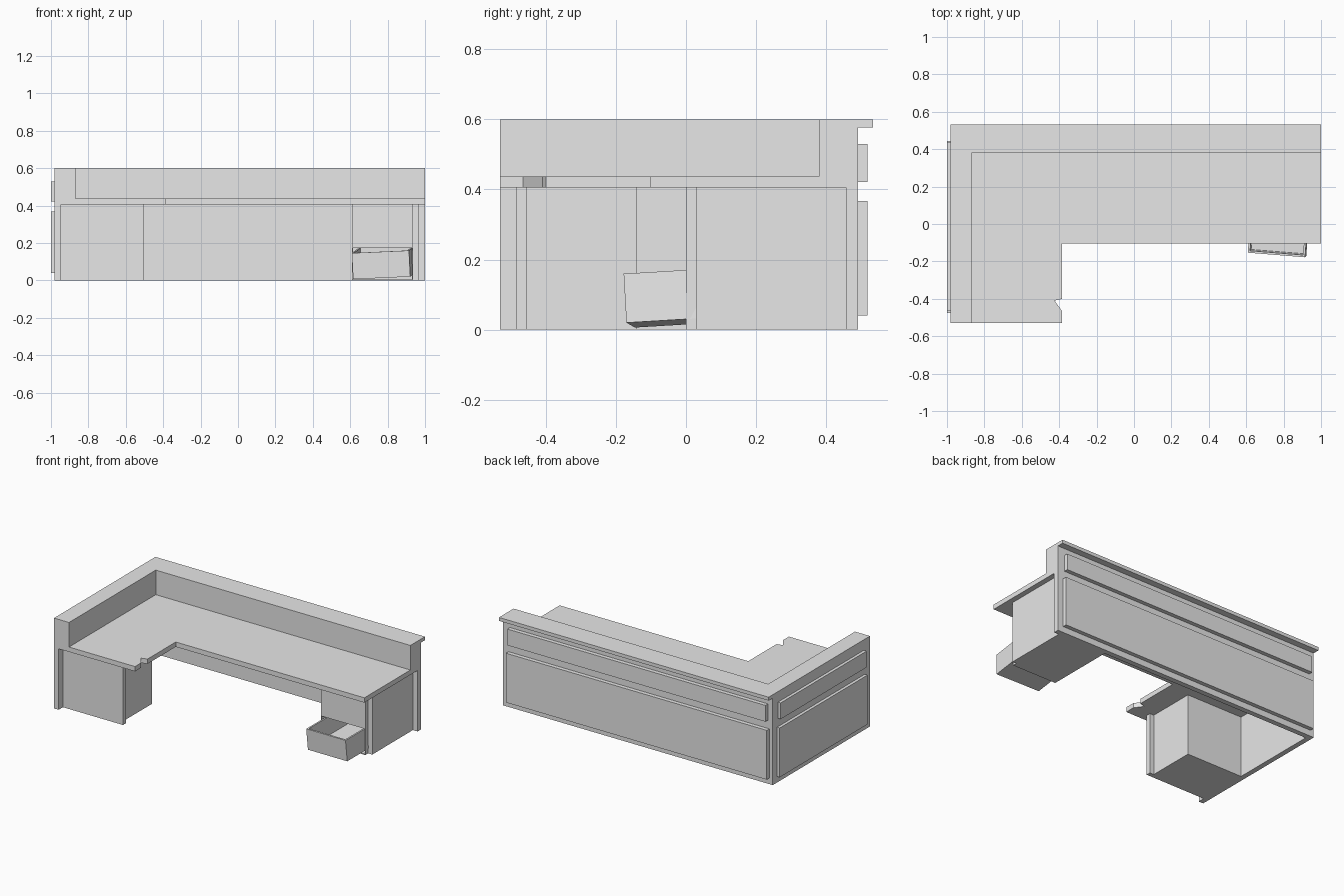
import bpy
import bmesh
from mathutils import Vector

if "Cube" in bpy.data.objects:
    bpy.data.objects.remove(bpy.data.objects["Cube"], do_unlink=True)

# One plain grey for the whole desk
grey = bpy.data.materials.new("plain grey")
grey.use_nodes = True
grey.diffuse_color = (0.8, 0.8, 0.8, 1)
grey.node_tree.nodes["Principled BSDF"].inputs["Base Color"].default_value = (0.8, 0.8, 0.8, 1)


def finish(name, bm):
    bmesh.ops.recalc_face_normals(bm, faces=bm.faces)
    mesh = bpy.data.meshes.new(name)
    bm.to_mesh(mesh)
    bm.free()
    mesh.materials.append(grey)
    obj = bpy.data.objects.new(name, mesh)
    bpy.context.collection.objects.link(obj)
    return obj


def add_box(bm, low, high):
    low, high = Vector(low), Vector(high)
    verts = bmesh.ops.create_cube(bm, size=1)["verts"]
    for v in verts:
        v.co = (low + high) / 2 + v.co * (high - low)


def box(name, *spans):
    bm = bmesh.new()
    for low, high in spans:
        add_box(bm, low, high)
    return finish(name, bm)


# L-shaped wall: a stepped profile swept round the mitred corner
LEFT, BACK, FRONT, END = -0.98, 0.49, -0.53, 1.0
profile = [(0, 0), (0.034, 0), (0.034, 0.405), (0.11, 0.405), (0.11, 0.6), (0, 0.6)]
bm = bmesh.new()
rings = [
    [bm.verts.new((END, BACK - d, z)) for d, z in profile],
    [bm.verts.new((LEFT + d, BACK - d, z)) for d, z in profile],
    [bm.verts.new((LEFT + d, FRONT, z)) for d, z in profile],
]
for a, b in zip(rings, rings[1:]):
    for i in range(len(profile)):
        j = (i + 1) % len(profile)
        bm.faces.new((a[i], a[j], b[j], b[i]))
bm.faces.new(rings[0])
bm.faces.new(rings[-1])
finish("corner_wall", bm)

# Lip that overhangs the back
box("back_ledge_lip", ((LEFT, BACK, 0.577), (END, 0.533, 0.6)))

# Raised panels on the two outer faces
for level, z0, z1, grow in (("lower", 0.04, 0.367, 0.01), ("upper", 0.422, 0.53, 0)):
    box(level + "_back_panel",
        ((-0.945 - grow, BACK, z0), (0.95 + grow, 0.517, z1)))
    box(level + "_side_panel",
        ((-1, -0.465 - grow, z0), (LEFT, 0.435 + grow, z1)))

# Worktop with a small notch in the wing
outline = [(-0.87, FRONT), (-0.385, FRONT), (-0.385, -0.465), (-0.425, -0.41),
           (-0.385, -0.4), (-0.385, -0.103), (END, -0.103), (END, 0.38), (-0.87, 0.38)]
bm = bmesh.new()
face = bm.faces.new([bm.verts.new((x, y, 0.405)) for x, y in outline])
top = bmesh.ops.extrude_face_region(bm, geom=[face])["geom"]
bmesh.ops.translate(bm, vec=(0, 0, 0.032),
                    verts=[g for g in top if isinstance(g, bmesh.types.BMVert)])
finish("worktop", bm)

# Closed cabinet under the wing
box("wing_cabinet_body", ((-0.946, -0.455, 0), (-0.535, -0.14, 0.405)))
box("wing_cabinet_front", ((-0.946, -0.485, 0), (-0.505, -0.455, 0.405)))

# Hollow drawer cabinet at the far end
box("drawer_cabinet_body",
    ((0.61, 0.03, 0), (0.615, 0.456, 0.405)),
    ((0.935, 0.03, 0), (0.965, 0.456, 0.405)),
    ((0.615, 0.03, 0), (0.935, 0.456, 0.006)))
box("drawer_cabinet_front",
    ((0.61, 0, 0.173), (0.935, 0.03, 0.405)),
    ((0.61, 0, 0), (0.614, 0.03, 0.173)),
    ((0.931, 0, 0), (0.935, 0.03, 0.173)),
    ((0.614, 0, 0), (0.931, 0.03, 0.006)))

# Open drawer hanging crooked; its origin is a lower front corner
bm = bmesh.new()
add_box(bm, (-0.307, 0, 0), (0, 0.46, 0.14))
bm.faces.ensure_lookup_table()
lid = max(bm.faces, key=lambda f: f.calc_center_median().z)
bmesh.ops.inset_region(bm, faces=[lid], thickness=0.016)
well = bmesh.ops.extrude_face_region(bm, geom=[lid])["geom"]
bmesh.ops.translate(bm, vec=(0, 0, -0.12),
                    verts=[g for g in well if isinstance(g, bmesh.types.BMVert)])
if lid.is_valid:
    bmesh.ops.delete(bm, geom=[lid], context="FACES_ONLY")
drawer = finish("open_drawer", bm)
drawer.location = (0.921, -0.17, 0.02)
drawer.rotation_euler = (0.06, -0.045, -0.08)
